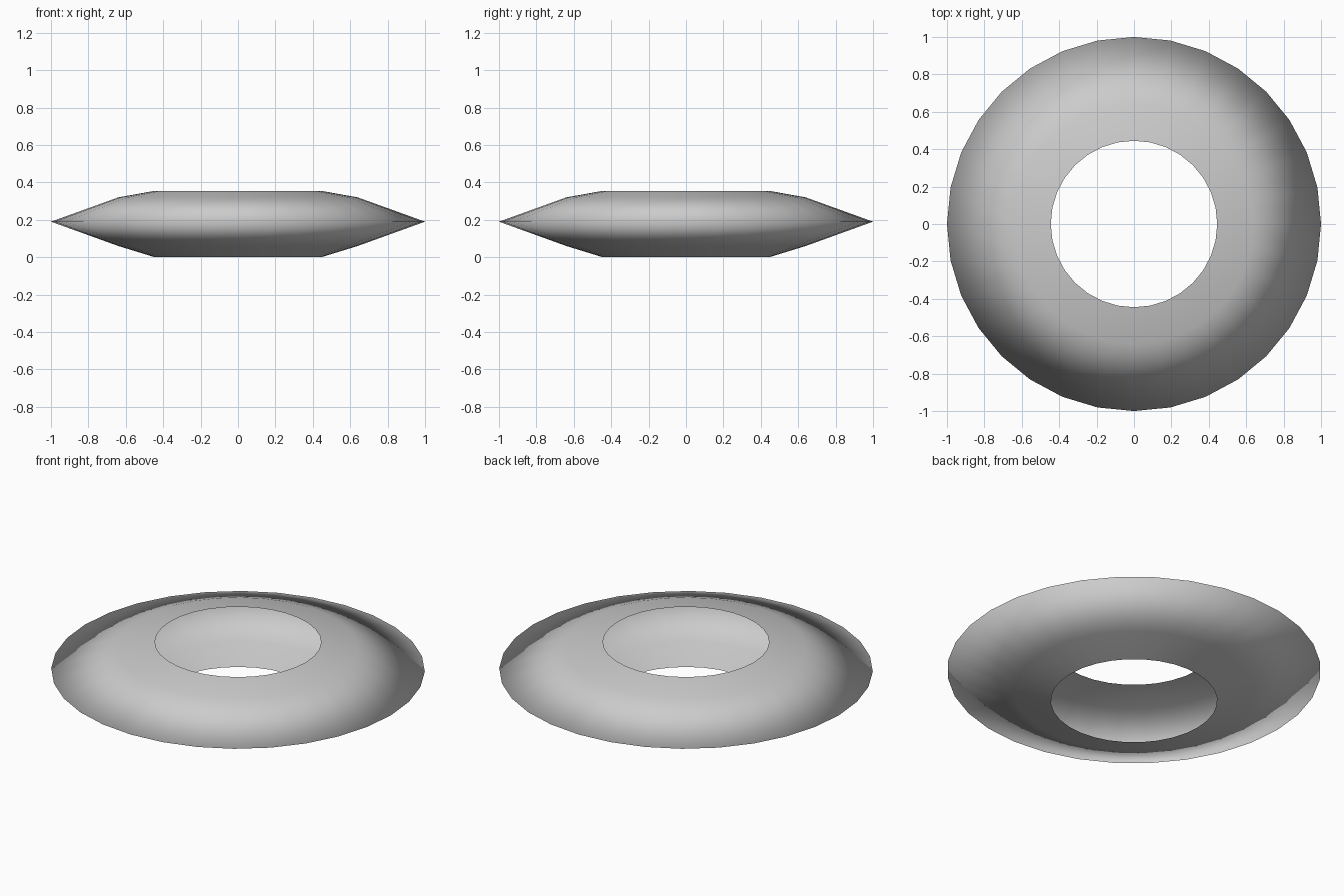
import bpy, bmesh
from math import cos, sin, tau

if "Cube" in bpy.data.objects:
    bpy.data.objects.remove(bpy.data.objects["Cube"])

SEGMENTS = 32
# Radius / height profile of the thin hollow shell, open towards the hole
PROFILE = [(0.445, 0.0), (0.64, 0.06), (1.0, 0.19), (0.64, 0.32), (0.445, 0.355)]


def lathe(name, profile, segments):
    bm = bmesh.new()
    rings = [[bm.verts.new((r * cos(tau * i / segments), r * sin(tau * i / segments), z))
              for i in range(segments)] for r, z in profile]
    for low, high in zip(rings, rings[1:]):
        for i in range(segments):
            j = (i + 1) % segments
            face = bm.faces.new((low[i], low[j], high[j], high[i]))
            face.smooth = True
    mesh = bpy.data.meshes.new(name)
    bm.to_mesh(mesh)
    bm.free()
    obj = bpy.data.objects.new(name, mesh)
    bpy.context.collection.objects.link(obj)
    return obj


# Ring shell with a sharp outer rim and round openings above and below
lathe("ring_shell", PROFILE, SEGMENTS)
